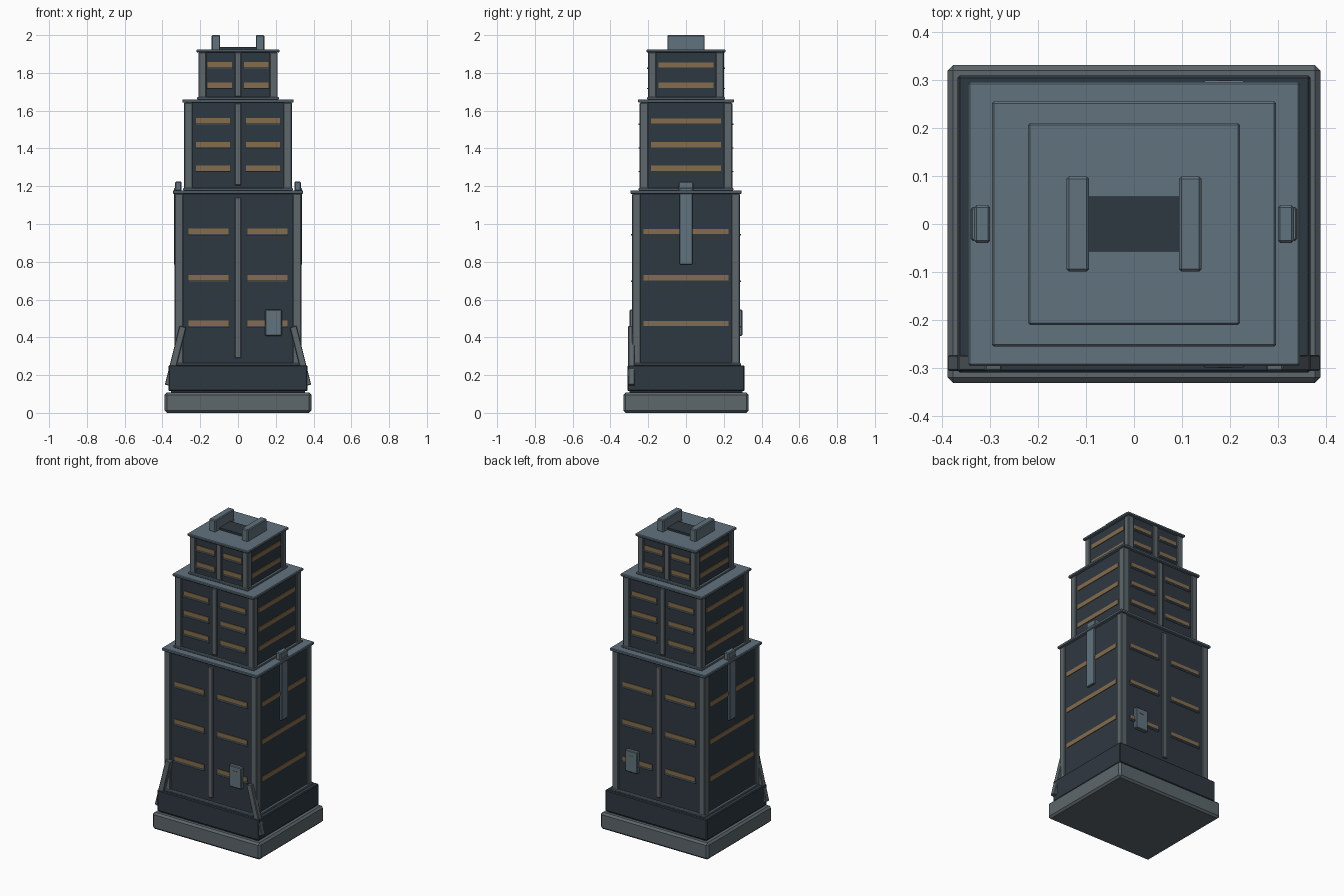
import bpy, math

if "Cube" in bpy.data.objects:
    bpy.data.objects.remove(bpy.data.objects["Cube"])


def material(name, rgb):
    m = bpy.data.materials.new(name)
    m.diffuse_color = (*rgb, 1)
    m.use_nodes = True
    m.node_tree.nodes["Principled BSDF"].inputs["Base Color"].default_value = m.diffuse_color
    return m


DARK = material("dark_panel", (0.028, 0.040, 0.052))
STEEL = material("blue_steel", (0.12, 0.17, 0.21))
FRAME = material("grey_frame", (0.11, 0.135, 0.15))
GLOW = material("amber_window", (0.23, 0.15, 0.075))


def box(name, x, y, z, mat, bevel=0.0, tilt=0.0):
    """Box from (min, max) ranges, with optional chamfer and tilt about y."""
    bpy.ops.mesh.primitive_cube_add(size=1, location=[sum(r) / 2 for r in (x, y, z)])
    o = bpy.context.object
    o.name = name
    o.scale = [r[1] - r[0] for r in (x, y, z)]
    bpy.ops.object.transform_apply(location=False, rotation=False, scale=True)
    o.rotation_euler.y = tilt
    o.data.materials.append(mat)
    if bevel:
        b = o.modifiers.new("bevel", 'BEVEL')
        b.width, b.segments = bevel, 1
    return o


def slab(name, hx, hy, z0, z1, mat, bevel=0.0):
    return box(name, (-hx, hx), (-hy, hy), (z0, z1), mat, bevel)


def span(s, a, b):
    """Range a..b mirrored when s is -1."""
    return tuple(sorted((s * a, s * b)))


def tier(name, hx, hy, z0, z1, cap, post, mullion, win_x, side_y, rows):
    inset = 0.009
    slab(name + "_body", hx - inset, hy - inset, z0, z1, DARK)
    slab(name + "_base_trim", hx + 0.006, hy + 0.006, z0, z0 + 0.013, STEEL, 0.003)
    slab(name + "_cap", hx + 0.01, hy + 0.01, z1, z1 + cap, STEEL, 0.004)
    # corner posts
    for sx in (-1, 1):
        for sy in (-1, 1):
            box(name + "_corner_post", span(sx, hx - post, hx), span(sy, hy - post, hy),
                (z0, z1), FRAME, 0.004)
    for s in (-1, 1):
        # central mullion on front and back
        box(name + "_mullion", (-0.017, 0.017), span(s, hy - 0.02, hy + 0.002), mullion, FRAME, 0.003)
        for z in rows:
            # paired windows with sills, front and back
            for sx in (-1, 1):
                xr = span(sx, *win_x)
                box(name + "_window", xr, span(s, hy - 0.02, hy - 0.005), (z - 0.014, z + 0.015), GLOW)
                box(name + "_sill", (xr[0] - 0.004, xr[1] + 0.004), span(s, hy - 0.02, hy + 0.006),
                    (z - 0.021, z - 0.014), STEEL)
            # long window on each side
            box(name + "_side_window", span(s, hx - 0.02, hx - 0.005), (-side_y, side_y),
                (z - 0.014, z + 0.014), GLOW)


# foundation
slab("foundation", 0.388, 0.331, 0, 0.108, FRAME, 0.012)
slab("foundation_neck", 0.355, 0.30, 0.10, 0.13, DARK)
slab("plinth", 0.367, 0.309, 0.115, 0.252, DARK, 0.005)

# three stepped tiers
tier("lower_tier", 0.335, 0.285, 0.25, 1.16, 0.018, 0.045, (0.29, 1.14),
     (0.05, 0.262), 0.226, (0.473, 0.715, 0.96))
tier("middle_tier", 0.285, 0.245, 1.178, 1.643, 0.017, 0.045, (1.205, 1.638),
     (0.043, 0.222), 0.186, (1.295, 1.42, 1.545))
tier("upper_tier", 0.21, 0.20, 1.66, 1.908, 0.016, 0.042, (1.675, 1.908),
     (0.033, 0.162), 0.146, (1.735, 1.842))

# roof fins and the dark vent between them
slab("roof_vent", 0.097, 0.057, 1.92, 1.937, DARK)
for s in (-1, 1):
    box("roof_fin", span(s, 0.094, 0.14), (-0.099, 0.099), (1.92, 2.0), STEEL, 0.005)

# side fins running up through the lower cap
for s in (-1, 1):
    box("side_fin", span(s, 0.31, 0.339), (-0.034, 0.034), (0.785, 1.19), STEEL, 0.003)
    box("side_fin_head", span(s, 0.299, 0.333), (-0.039, 0.039), (1.175, 1.225), STEEL, 0.005)

# leaning front braces
lean = math.atan2(0.075, 0.30)
for s in (-1, 1):
    box("front_brace", (s * 0.331 - 0.018, s * 0.331 + 0.018), (-0.306, -0.272),
        (0.141, 0.462), FRAME, 0.003, -s * lean)

# utility boxes on front and back
for s in (-1, 1):
    box("utility_box", (0.143, 0.232), span(s, 0.27, 0.298), (0.408, 0.547), STEEL, 0.004)
    box("utility_light", (0.173, 0.203), span(s, 0.295, 0.300), (0.510, 0.517), GLOW)
